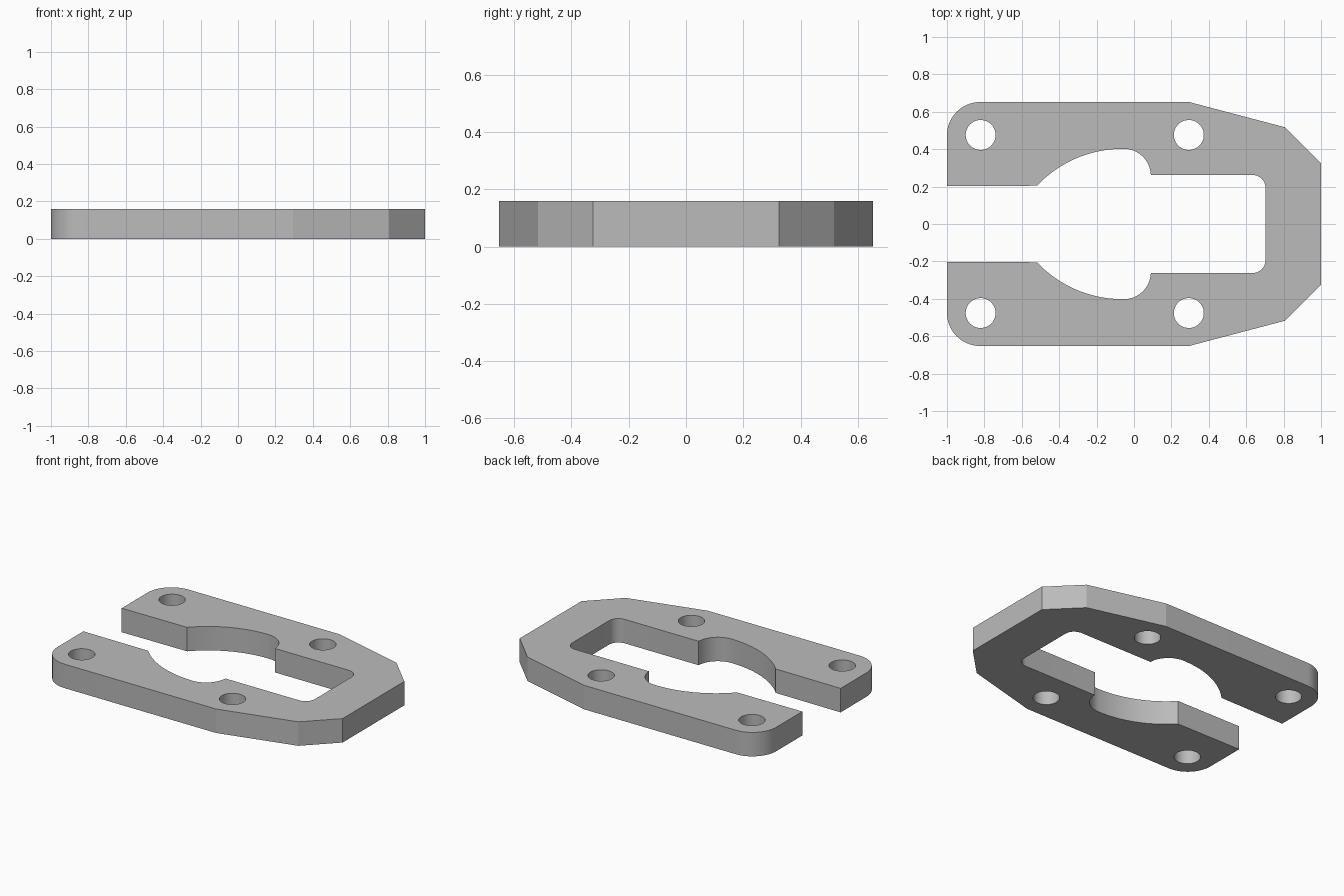
import bpy, bmesh
from math import cos, sin, radians

THICKNESS = 0.16

cube = bpy.data.objects.get("Cube")
if cube:
    bpy.data.objects.remove(cube, do_unlink=True)


def arc(cx, cy, r, start, end, steps):
    """Points along a circular arc, angles in degrees."""
    angles = [radians(start + (end - start) * i / steps) for i in range(steps + 1)]
    return [(cx + r * cos(a), cy + r * sin(a)) for a in angles]


def mirrored(points):
    """Reflect across the x axis, keeping the direction of travel."""
    return [(x, -y) for x, y in reversed(points)]


# Outer edge of the back arm: rounded tip, then the chamfered nose
outer = [(-1, 0.202)] + arc(-0.823, 0.475, 0.177, 180, 90, 16)
outer += [(0.295, 0.652), (0.808, 0.517), (1, 0.325)]

# Inner edge: filleted slot, small round shoulder, long sweeping arc
inner = arc(0.635, 0.194, 0.068, 0, 90, 12)
inner += arc(-0.055, 0.257, 0.145, 2, 90, 16)
inner += arc(-0.06, -0.231, 0.633, 90.5, 136.5, 16)

loops = [outer + mirrored(outer) + mirrored(inner) + inner]

# Four bolt holes
for x in (-0.82, 0.293):
    for y in (-0.476, 0.476):
        loops.append(arc(x, y, 0.08, 0, 360, 48)[:-1])

# Fill the profile and extrude it to a plate
bm = bmesh.new()
for points in loops:
    verts = [bm.verts.new((x, y, 0)) for x, y in points]
    for i, v in enumerate(verts):
        bm.edges.new((verts[i - 1], v))
bmesh.ops.triangle_fill(bm, use_beauty=True, edges=bm.edges[:], normal=(0, 0, 1))
top = bmesh.ops.extrude_face_region(bm, geom=bm.faces[:], use_keep_orig=True)
bmesh.ops.translate(bm, vec=(0, 0, THICKNESS),
                    verts=[g for g in top["geom"] if isinstance(g, bmesh.types.BMVert)])
bmesh.ops.recalc_face_normals(bm, faces=bm.faces[:])

mesh = bpy.data.meshes.new("slotted_plate")
bm.to_mesh(mesh)
bm.free()
plate = bpy.data.objects.new("slotted_plate", mesh)
bpy.context.collection.objects.link(plate)

# Plain grey finish
grey = bpy.data.materials.new("light_grey")
grey.use_nodes = True
colour = (0.5, 0.5, 0.5, 1)
grey.diffuse_color = colour
grey.node_tree.nodes["Principled BSDF"].inputs["Base Color"].default_value = colour
mesh.materials.append(grey)

# Smooth the arcs, keep the corners crisp
bpy.ops.object.select_all(action="DESELECT")
plate.select_set(True)
bpy.context.view_layer.objects.active = plate
bpy.ops.object.shade_smooth_by_angle(angle=radians(12))
